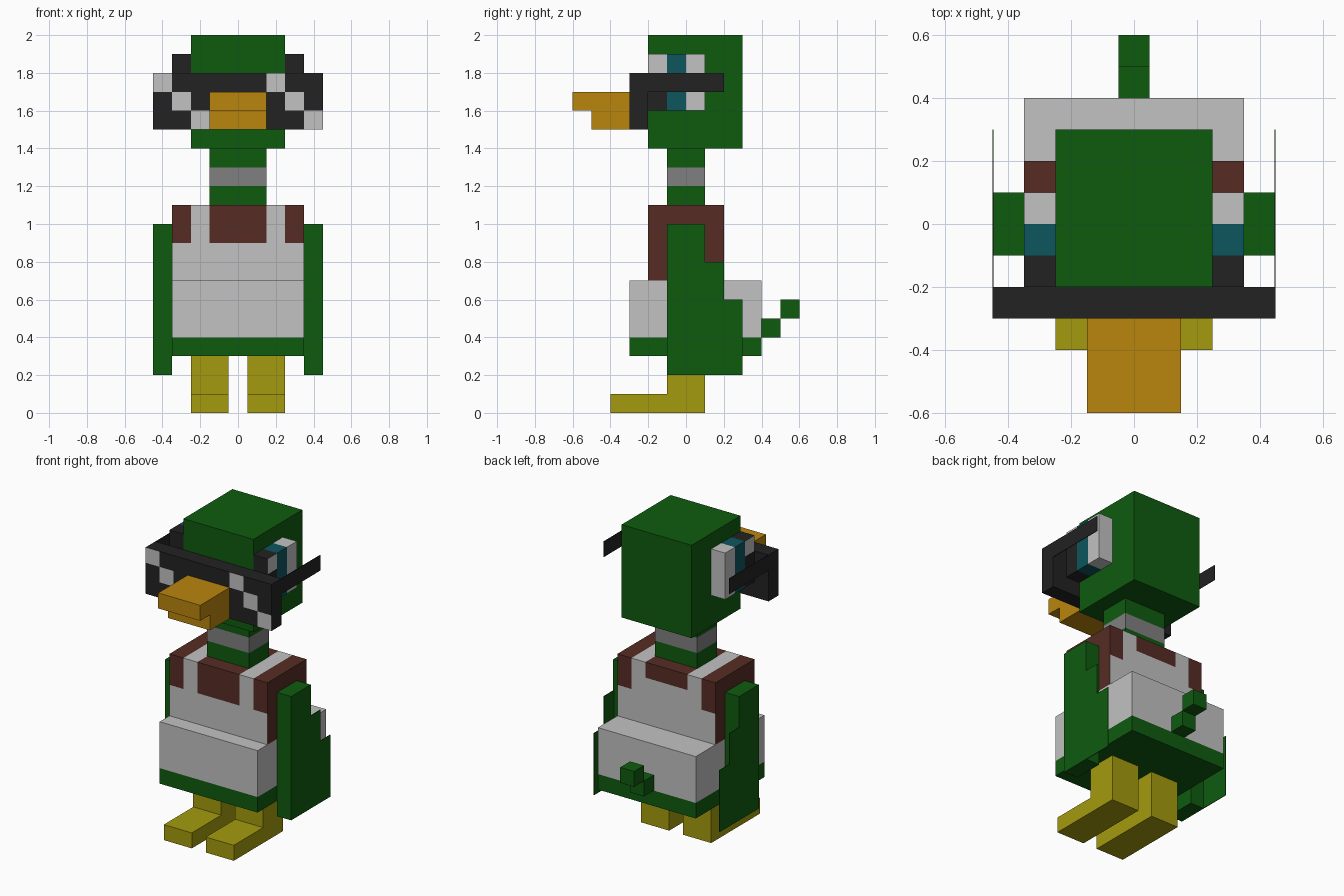
import bpy, bmesh
from mathutils import Vector

cube = bpy.data.objects.get("Cube")
if cube:
    bpy.data.objects.remove(cube, do_unlink=True)


def linear(c):
    c /= 255
    return c / 12.92 if c <= 0.04045 else ((c + 0.055) / 1.055) ** 2.4


def material(name, rgb):
    m = bpy.data.materials.new(name)
    col = [linear(c) for c in rgb] + [1.0]
    m.diffuse_color = col
    m.use_nodes = True
    bsdf = next(n for n in m.node_tree.nodes if n.type == 'BSDF_PRINCIPLED')
    bsdf.inputs["Base Color"].default_value = col
    bsdf.inputs["Roughness"].default_value = 0.9
    return m


GREEN = material("feather_green", (15, 91, 15))
PALE = material("pale_grey", (194, 194, 194))
GREY = material("collar_grey", (128, 128, 128))
DARK = material("near_black", (34, 34, 34))
BROWN = material("chest_brown", (86, 44, 36))
TEAL = material("eye_teal", (13, 86, 94))
ORANGE = material("beak_orange", (186, 134, 14))
YELLOW = material("leg_yellow", (164, 154, 14))


def block(name, x, y, z, mats, cuts=(), paint=None):
    """Box from axis ranges; cuts are (axis, position); paint gives a slot per face."""
    lo, hi = zip(*(sorted(r) for r in (x, y, z)))
    bm = bmesh.new()
    bmesh.ops.create_cube(bm, size=1)
    for v in bm.verts:
        v.co = Vector([lo[i] if v.co[i] < 0 else hi[i] for i in range(3)])
    for axis, pos in cuts:
        co, no = Vector(), Vector()
        co[axis], no[axis] = pos, 1
        bmesh.ops.bisect_plane(bm, geom=bm.verts[:] + bm.edges[:] + bm.faces[:],
                               plane_co=co, plane_no=no)
    bm.normal_update()
    if paint:
        for f in bm.faces:
            f.material_index = paint(f.calc_center_median(), f.normal)
    me = bpy.data.meshes.new(name)
    bm.to_mesh(me)
    bm.free()
    for m in mats:
        me.materials.append(m)
    ob = bpy.data.objects.new(name, me)
    bpy.context.collection.objects.link(ob)
    return ob


# Torso: wide belly with a green hem, narrower chest with pale straps
block("belly", (-.35, .35), (-.3, .4), (.3, .7), [PALE, GREEN], [(2, .4)],
      lambda c, n: int(c.z < .4))


def chest_paint(c, n):
    if abs(n.x) > .5:
        return 1
    strap = .15 < abs(c.x) < .25
    if abs(n.z) > .5:
        return int(not strap)
    bib = 1.0 if n.y > 0 and abs(c.x) < .15 else .9
    return int(not strap and c.z > bib)


block("chest", (-.35, .35), (-.2, .2), (.7, 1.1), [PALE, BROWN],
      [(0, -.25), (0, -.15), (0, .15), (0, .25), (2, .9), (2, 1.0)], chest_paint)

# Neck with collar band, head
block("neck", (-.15, .15), (-.1, .1), (1.1, 1.4), [GREEN, GREY], [(2, 1.2), (2, 1.3)],
      lambda c, n: int(1.2 < c.z < 1.3))
block("head", (-.25, .25), (-.2, .3), (1.4, 2.0), [GREEN])

# Beak
block("upper_beak", (-.15, .15), (-.6, -.2), (1.6, 1.7), [ORANGE])
block("lower_beak", (-.15, .15), (-.5, -.2), (1.5, 1.6), [ORANGE])

# Tail steps
block("tail_base", (-.05, .05), (.4, .5), (.4, .5), [GREEN])
block("tail_tip", (-.05, .05), (.5, .6), (.5, .6), [GREEN])

# Glasses bridge
block("glasses_bridge", (-.15, .15), (-.3, -.2), (1.7, 1.8), [DARK])

for side, s in (("left", 1), ("right", -1)):
    # Leg and foot
    block(side + "_leg", (s * .05, s * .25), (-.1, .1), (0, .3), [YELLOW])
    block(side + "_foot", (s * .05, s * .25), (-.4, -.1), (0, .1), [YELLOW])

    # Wing with thin stepped feathers trailing from its outer face
    block(side + "_wing", (s * .35, s * .45), (-.1, .1), (.2, 1.0), [GREEN])
    for i, top in enumerate((.8, .6)):
        block(f"{side}_wing_feather_{i + 1}", (s * .446, s * .45),
              (.1 + i * .1, .2 + i * .1), (.2, top), [GREEN])

    # Eye: dark pupil with a side glint, teal iris, pale rear
    block(side + "_pupil", (s * .25, s * .35), (-.2, -.1), (1.6, 1.9), [DARK, PALE],
          [(2, 1.8)], lambda c, n: int(n.x * s > .5 and c.z > 1.8))
    block(side + "_iris", (s * .25, s * .35), (-.1, 0), (1.6, 1.9), [TEAL])
    block(side + "_eye_white", (s * .25, s * .35), (0, .1), (1.6, 1.9), [PALE])

    # Lens with a diagonal glint, and a thin temple arm
    block(side + "_lens", (s * .15, s * .45), (-.3, -.2), (1.5, 1.8), [DARK, PALE],
          [(0, s * .25), (0, s * .35), (2, 1.6), (2, 1.7)],
          lambda c, n: int(n.y < -.5 and abs(c.x - s * .3 + c.z - 1.65) < .05))
    block(side + "_temple_arm", (s * .446, s * .45), (-.2, .2), (1.7, 1.8), [DARK])
